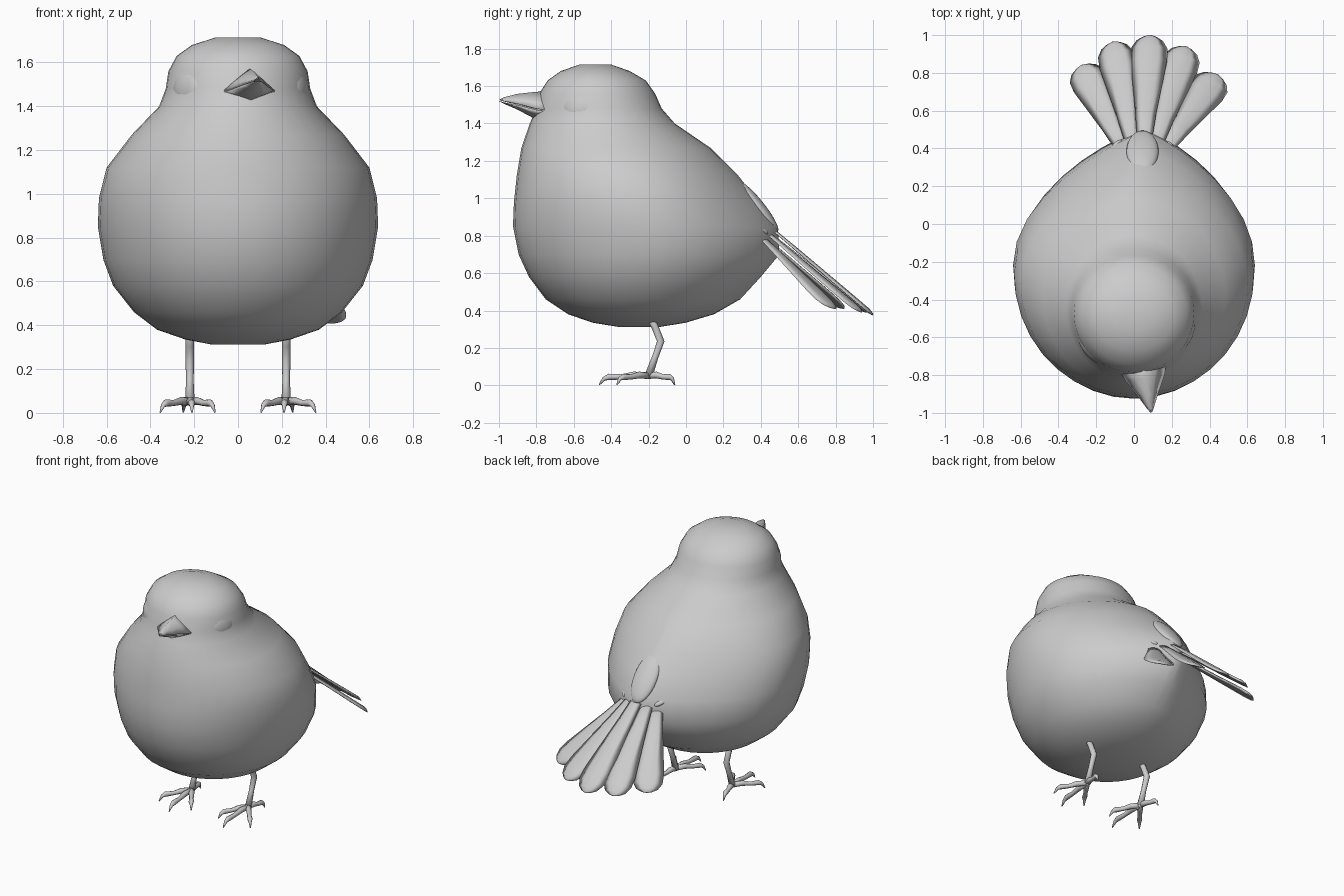
import bpy, bmesh
from math import sin, cos, pi, radians
from mathutils import Vector, Matrix

if "Cube" in bpy.data.objects:
    bpy.data.objects.remove(bpy.data.objects["Cube"])


def finish(name, bm):
    bmesh.ops.recalc_face_normals(bm, faces=bm.faces)
    for f in bm.faces:
        f.smooth = True
    me = bpy.data.meshes.new(name)
    bm.to_mesh(me)
    bm.free()
    ob = bpy.data.objects.new(name, me)
    bpy.context.collection.objects.link(ob)
    return ob


def loft(name, rings):
    """Skin a list of equal-length rings and close both ends."""
    bm = bmesh.new()
    vs = [[bm.verts.new(p) for p in r] for r in rings]
    n = len(vs[0])
    for a, b in zip(vs, vs[1:]):
        for i in range(n):
            j = (i + 1) % n
            bm.faces.new((a[i], a[j], b[j], b[i]))
    for r in (vs[0], vs[-1]):
        c = bm.verts.new(sum((v.co for v in r), Vector()) / n)
        for i in range(n):
            bm.faces.new((r[i], r[(i + 1) % n], c))
    return finish(name, bm)


def tube(name, pts, radii, sides=8):
    pts = [Vector(p) for p in pts]
    rings = []
    for i, (p, r) in enumerate(zip(pts, radii)):
        t = (pts[min(i + 1, len(pts) - 1)] - pts[max(i - 1, 0)]).normalized()
        u = t.cross(Vector((1, 0, 0))).normalized()
        v = t.cross(u)
        rings.append([p + r * (u * cos(2 * pi * k / sides) + v * sin(2 * pi * k / sides))
                      for k in range(sides)])
    return loft(name, rings)


def ellipsoid(name, centre, radii, rot):
    bm = bmesh.new()
    bmesh.ops.create_uvsphere(bm, u_segments=24, v_segments=14, radius=1)
    bm.transform(Matrix.Translation(centre) @ rot @ Matrix.Diagonal((*radii, 1)))
    return finish(name, bm)


# Body and head in one skin: z, front y, back y, half width, back taper
SECTIONS = [
    (.312, -.36, -.14, .12, 1), (.335, -.50, .00, .24, 1), (.38, -.63, .15, .37, 1),
    (.46, -.75, .29, .475, 1.15), (.58, -.84, .40, .57, 1.35), (.70, -.895, .50, .615, 1.6),
    (.85, -.925, .49, .64, 1.75), (.98, -.92, .39, .635, 1.6), (1.12, -.905, .28, .60, 1.35),
    (1.27, -.88, .13, .485, 1.15), (1.40, -.835, -.06, .36, 1), (1.48, -.80, -.13, .33, 1),
    (1.56, -.785, -.165, .318, 1), (1.63, -.74, -.215, .28, 1), (1.68, -.67, -.30, .21, 1),
    (1.715, -.57, -.40, .10, 1)]
rings = []
for z, yf, yb, w, p in SECTIONS:
    ring = []
    for k in range(36):
        a = 2 * pi * k / 36
        c, s = cos(a), sin(a)
        x = w * (abs(c) ** p if s > 0 else abs(c)) * (1 if c > 0 else -1)
        if s > 0:
            x += .08 * (p - 1) * s * s
        ring.append(Vector((x, (yf + yb) / 2 + s * (yb - yf) / 2, z)))
    rings.append(ring)
loft("body", rings)

# Head frame, turned a little to one side
TURN = radians(10)
HEAD = Matrix.Translation((0, -.48, 0)) @ Matrix.Rotation(TURN, 4, 'Z')

# Eyes
for side, label in ((-1, "left"), (1, "right")):
    rot = Matrix.Rotation(side * radians(62), 4, 'Z')
    c = HEAD @ rot @ Vector((0, -.285, 1.485))
    ellipsoid(label + "_eye", c, (.1, .045, .092),
              Matrix.Rotation(TURN, 4, 'Z') @ rot @ Matrix.Rotation(radians(-8), 4, 'X'))

# Beak: distance, half width, mouth z, ridge z, chin z
BEAK = [(.24, .14, 1.46, 1.575, 1.42), (.34, .105, 1.475, 1.568, 1.428),
        (.43, .055, 1.50, 1.558, 1.475), (.50, .02, 1.515, 1.54, 1.505),
        (.525, .005, 1.522, 1.528, 1.518)]
upper, lower = [], []
for d, w, m, t, b in BEAK:
    for out, edge, gap in ((upper, t, .006), (lower, b, -.006)):
        prof = [(-w, m + gap / 2), (-.5 * w, m + .55 * (edge - m)), (0, edge),
                (.5 * w, m + .55 * (edge - m)), (w, m + gap / 2), (0, m + gap)]
        out.append([HEAD @ Vector((x, -d, z)) for x, z in prof])
loft("upper_beak", upper)
loft("lower_beak", lower)

# Legs and feet
for side, label in ((-1, "left"), (1, "right")):
    x, y = side * .22, -.2
    tube(label + "_leg", [(x, y - .02, .42), (x, -.165, .31), (x, -.135, .235),
                          (x, -.165, .15), (x, y, .05)], [.02, .019, .02, .017, .022])
    toes = {"middle": (-.01, -.265), "outer": (.135, -.17),
            "inner": (-.115, -.17), "back": (.03, .14)}
    for toe, (dx, dy) in toes.items():
        dx *= side
        tube(f"{label}_{toe}_toe",
             [(x + dx * f, y + dy * f, z) for f, z in
              ((-.05, .052), (.3, .055), (.55, .045), (.8, .045), (.9, .035), (1, .002))],
             [.018, .018, .014, .017, .011, .003])

# Fanned tail feathers
TIPS = [(-.28, .84, .41), (-.11, .965, .39), (.085, 1.0, .375),
        (.275, .94, .39), (.445, .79, .41)]
for i, tip in enumerate(TIPS):
    k = i - 2
    root = Vector((.05 + .045 * k, .36, .92 - .04 * abs(k)))
    axis = Vector(tip) - root
    side = axis.cross(Vector((.15 * k, .65, .74))).normalized()
    up = side.cross(axis).normalized()
    rings = []
    for t, f in ((0, .3), (.35, .55), (.8, .98), (.9, .95), (.96, .7), (.99, .35), (1, .1)):
        w, h = .1 * f, .014 * min(1, f * 1.5)
        rings.append([root + axis * t + side * (w * a) + up * (h * b) for a, b in
                      ((-1, -.4), (-.5, .7), (0, 1), (.5, .7), (1, -.4), (.5, -.6), (0, -.5), (-.5, -.6))])
    loft(f"tail_feather_{i + 1}", rings)

# Covert lobes over the tail root
for name, c, d, r in (("middle_covert", (.045, .385, .955), (0, .62, -.78), (.085, .035, .17)),
                      ("left_covert", (-.10, .36, .855), (.3, .8, -.4), (.04, .025, .10)),
                      ("right_covert", (.19, .35, .855), (-.15, .8, -.4), (.04, .025, .10))):
    ellipsoid(name, c, r, Vector(d).to_track_quat('Z', 'Y').to_matrix().to_4x4())
